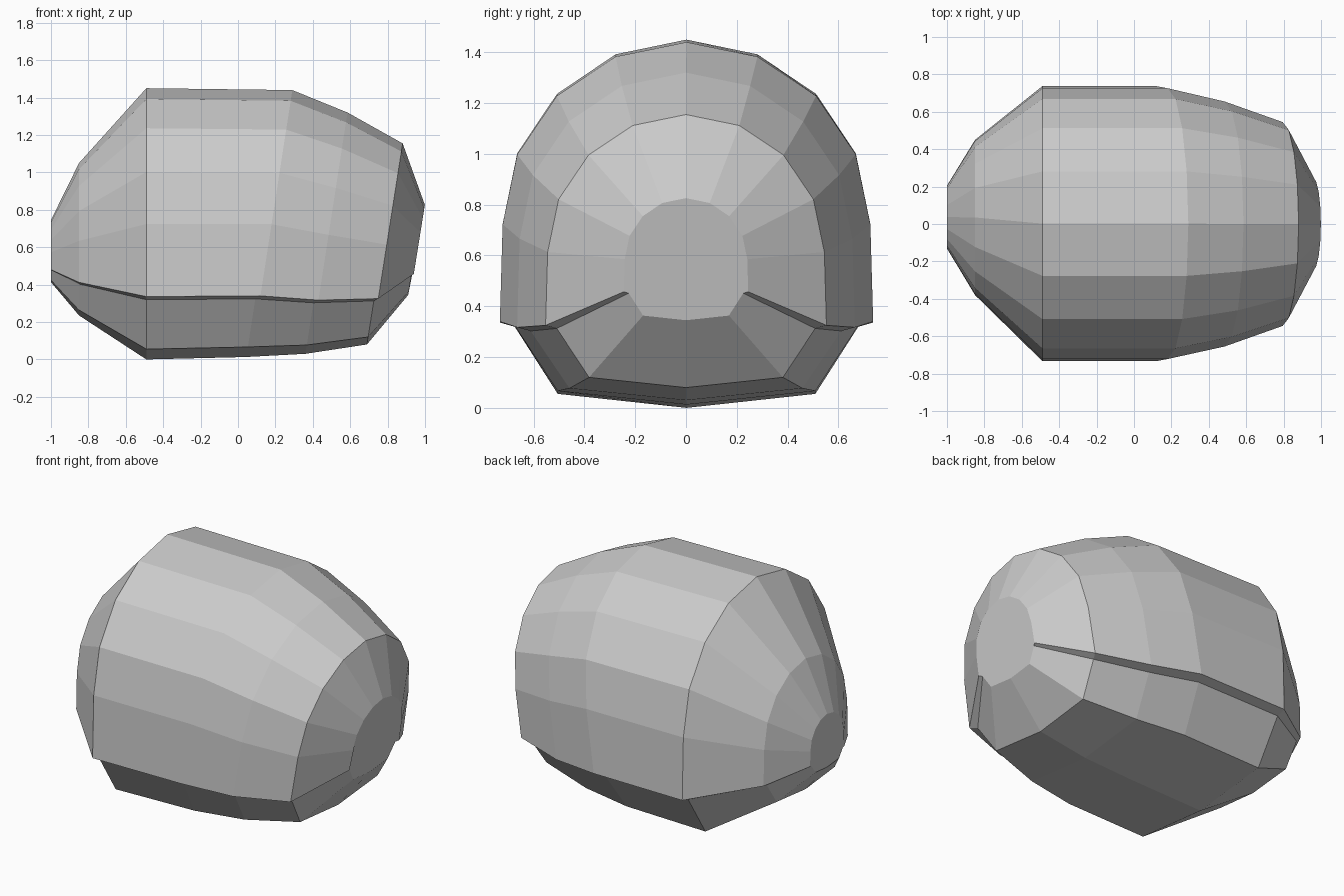
import bpy, bmesh

if "Cube" in bpy.data.objects:
    bpy.data.objects.remove(bpy.data.objects["Cube"])

# Half cross-section, from top centre to bottom centre.
# Upper shell: (share of half width, share of height above the lip)
UPPER = [(0, 1), (0.38, 0.948), (0.694, 0.808), (0.907, 0.598), (0.985, 0.348), (1, 0)]
# Lower body: (share of half width, share of depth below the lip); first is the inset ledge
LOWER = [(0.92, 0.05), (0.69, 0.836), (0, 1)]

# Rings along x: x at lip, lean, half width, centre y, top z, lip z, bottom z, lower setback
RINGS = [
    (-1.00, 0.0, 0.168, 0.037, 0.745, 0.480, 0.413, 0.0),
    (-0.85, 0.0, 0.415, 0.035, 1.050, 0.412, 0.235, 0.0),
    (-0.49, 0.0, 0.735, 0.002, 1.450, 0.336, 0.000, 0.0),
    (0.12, 0.155, 0.735, 0.002, 1.440, 0.340, 0.013, 0.025),
    (0.43, 0.155, 0.665, 0.000, 1.320, 0.317, 0.030, 0.025),
    (0.75, 0.157, 0.553, 0.000, 1.155, 0.325, 0.080, 0.022),
    (0.94, 0.160, 0.245, 0.000, 0.826, 0.457, 0.345, 0.012),
]


def ring_points(x, lean, half, cy, top, lip, bottom, setback):
    side = []
    for fy, fz in UPPER:
        z = lip + fz * (top - lip)
        side.append((x + lean * (z - lip), fy * half, z))
    for fy, fz in LOWER:
        z = lip - fz * (lip - bottom)
        side.append((x + lean * (z - lip) - setback, fy * half, z))
    mirrored = [(px, -py, pz) for px, py, pz in side[-2:0:-1]]
    return [(px, py + cy, pz) for px, py, pz in side + mirrored]


# Faceted body: loft the rings and close both ends
bm = bmesh.new()
loops = [[bm.verts.new(p) for p in ring_points(*r)] for r in RINGS]
for a, b in zip(loops, loops[1:]):
    n = len(a)
    for i in range(n):
        j = (i + 1) % n
        bm.faces.new((a[i], a[j], b[j], b[i]))
bm.faces.new(loops[0])
bm.faces.new(loops[-1])
bmesh.ops.recalc_face_normals(bm, faces=bm.faces)

mesh = bpy.data.meshes.new("faceted_shell")
bm.to_mesh(mesh)
bm.free()
shell = bpy.data.objects.new("faceted_shell", mesh)
bpy.context.collection.objects.link(shell)
